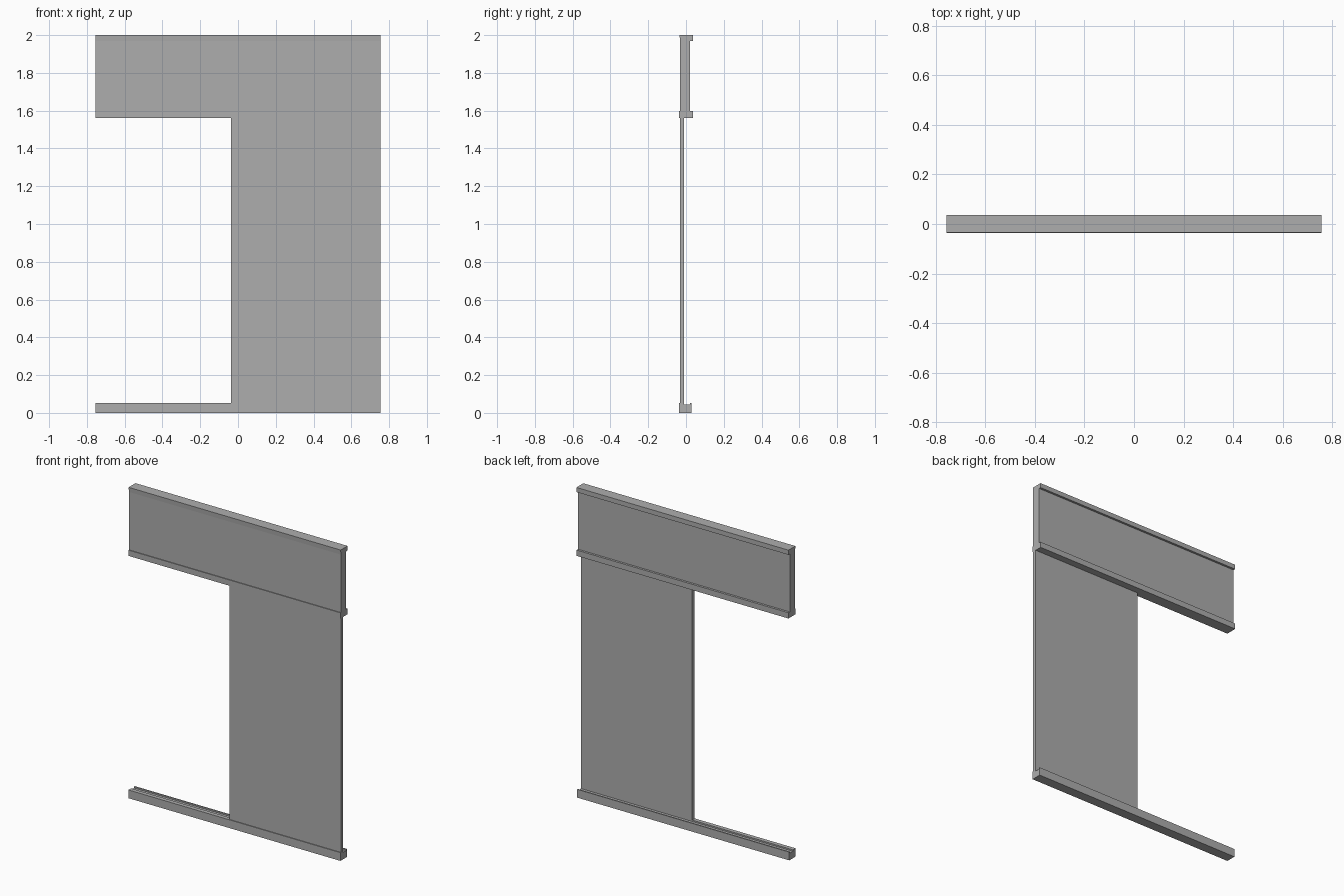
import bpy
import bmesh

cube = bpy.data.objects.get("Cube")
if cube:
    bpy.data.objects.remove(cube, do_unlink=True)

grey = bpy.data.materials.new("plain_grey")
grey.use_nodes = True
grey.diffuse_color = (0.42, 0.42, 0.42, 1)
grey.node_tree.nodes["Principled BSDF"].inputs["Base Color"].default_value = grey.diffuse_color


def extrude_profile(name, profile, x0, x1):
    """Sweep a (y, z) outline along x."""
    bm = bmesh.new()
    face = bm.faces.new([bm.verts.new((x0, y, z)) for y, z in profile])
    out = bmesh.ops.extrude_face_region(bm, geom=[face])
    moved = [v for v in out["geom"] if isinstance(v, bmesh.types.BMVert)]
    bmesh.ops.translate(bm, verts=moved, vec=(x1 - x0, 0, 0))
    bmesh.ops.recalc_face_normals(bm, faces=bm.faces)
    mesh = bpy.data.meshes.new(name)
    bm.to_mesh(mesh)
    bm.free()
    mesh.materials.append(grey)
    obj = bpy.data.objects.new(name, mesh)
    bpy.context.collection.objects.link(obj)


HALF = 0.755      # half width of the frame
FRONT = -0.037
BACK = 0.036

# Header: panel with a lip along the top back and a rail along the bottom
extrude_profile("header", [
    (FRONT, 1.56), (BACK, 1.56), (BACK, 1.597), (0.022, 1.597),
    (0.022, 1.97), (BACK, 1.97), (BACK, 2.0), (-0.034, 2.0),
    (-0.032, 1.97), (-0.032, 1.597), (FRONT, 1.597)], -HALF, HALF)

# Sill: track with a shallow channel on top
extrude_profile("sill_track", [
    (FRONT, 0), (0.028, 0), (0.028, 0.053), (0.02, 0.053),
    (0.02, 0.044), (-0.01, 0.044), (-0.01, 0.053), (FRONT, 0.053)], -HALF, HALF)

# Sliding door panel on the left half
extrude_profile("door_panel", [
    (-0.032, 0.05), (-0.01, 0.05), (-0.01, 1.565), (-0.032, 1.565)], -0.037, HALF)
